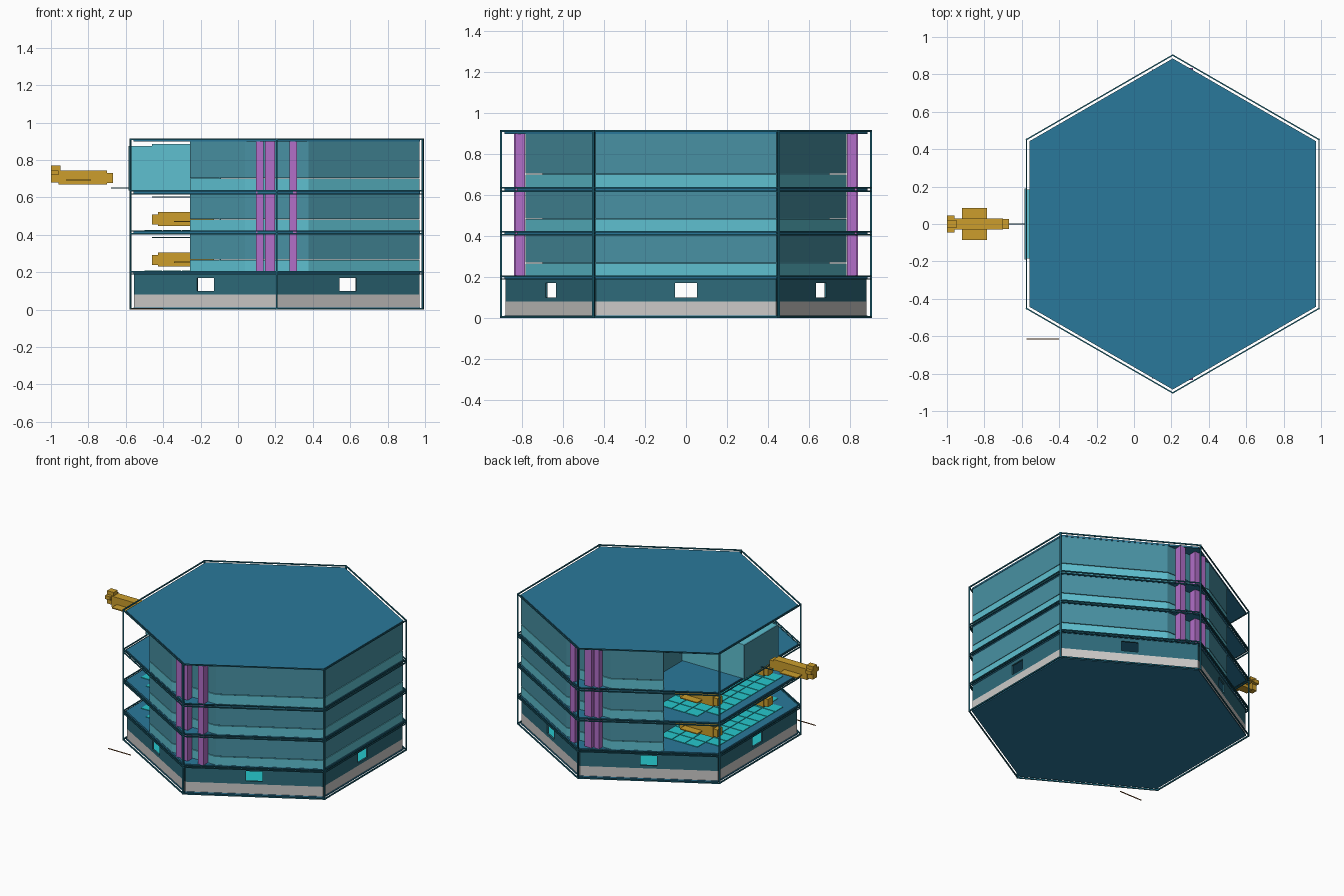
import bpy, bmesh, math
from mathutils import Matrix, Vector

if "Cube" in bpy.data.objects:
    bpy.data.objects.remove(bpy.data.objects["Cube"])

CX = 0.207            # centre of the hexagonal building
R_OUT, R_IN = 0.907, 0.885
COS30 = math.cos(math.pi / 6)


def srgb(r, g, b):
    f = lambda c: (c / 255 / 12.92) if c < 11 else ((c / 255 + 0.055) / 1.055) ** 2.4
    return (f(r), f(g), f(b), 1)


def material(name, rgb):
    m = bpy.data.materials.new(name)
    m.diffuse_color = srgb(*rgb)
    m.use_nodes = True
    m.node_tree.nodes["Principled BSDF"].inputs["Base Color"].default_value = m.diffuse_color
    return m


BLUE = material("slab blue", (42, 121, 155))
FRAME = material("frame teal", (30, 104, 124))
SILL = material("light teal", (94, 192, 208))
WALL = material("window teal", (72, 145, 163))
BASE = material("dark teal", (46, 107, 123))
GREY = material("light grey", (204, 202, 200))
PURPLE = material("purple", (178, 110, 200))
GOLD = material("gold", (204, 158, 44))
CYAN = material("bright cyan", (38, 200, 205))
BROWN = material("brown", (150, 95, 50))


def finish(name, bm, mat):
    bmesh.ops.recalc_face_normals(bm, faces=bm.faces)
    me = bpy.data.meshes.new(name)
    bm.to_mesh(me)
    bm.free()
    me.materials.append(mat)
    ob = bpy.data.objects.new(name, me)
    bpy.context.collection.objects.link(ob)
    return ob


def add_box(bm, x0, x1, y0, y1, z0, z1, mat=Matrix()):
    centre = Matrix.Translation(((x0 + x1) / 2, (y0 + y1) / 2, (z0 + z1) / 2))
    size = Matrix.Diagonal((x1 - x0, y1 - y0, z1 - z0, 1))
    bmesh.ops.create_cube(bm, size=1, matrix=mat @ centre @ size)


def boxes(name, mat, items):
    bm = bmesh.new()
    for it in items:
        add_box(bm, *it)
    return finish(name, bm, mat)


def side(i):
    """Local frame of a hexagon side: x points outward, y runs along it."""
    return Matrix.Translation((CX, 0, 0)) @ Matrix.Rotation(i * math.pi / 3, 4, 'Z')


def hex_slab(name, r, z0, z1, mat):
    bm = bmesh.new()
    vs = [bm.verts.new((CX + r * math.cos(math.radians(30 + 60 * i)),
                        r * math.sin(math.radians(30 + 60 * i)), z0)) for i in range(6)]
    f = bm.faces.new(vs)
    ext = bmesh.ops.extrude_face_region(bm, geom=[f])
    for v in ext["geom"]:
        if isinstance(v, bmesh.types.BMVert):
            v.co.z = z1
    return finish(name, bm, mat)


def hex_sides(name, mat, r, thick, parts):
    """Boxes repeated on all six sides; parts are (y0, y1, z0, z1)."""
    bm = bmesh.new()
    a = r * COS30
    for i in range(6):
        for p in parts:
            add_box(bm, a - thick, a, *p, side(i))
    return finish(name, bm, mat)


def wall_strip(name, mat, pts, z0, z1):
    bm = bmesh.new()
    low = [bm.verts.new((x, y, z0)) for x, y in pts]
    top = [bm.verts.new((x, y, z1)) for x, y in pts]
    for i in range(len(pts) - 1):
        bm.faces.new((low[i], low[i + 1], top[i + 1], top[i]))
    ob = finish(name, bm, mat)
    s = ob.modifiers.new("thickness", 'SOLIDIFY')
    s.thickness, s.offset = 0.008, 0
    return ob


# Floor slabs and roof
hex_slab("base_slab", R_IN, 0.003, 0.012, BLUE)
hex_slab("ground_interior_floor", 0.87, 0.076, 0.082, CYAN)
for n, z in enumerate((0.192, 0.408, 0.62)):
    hex_slab(f"floor_slab_{n + 1}", R_IN, z, z + 0.014, BLUE)
hex_slab("roof_slab", R_IN, 0.898, 0.909, BLUE)

# Outer frame: rings at each level and corner posts
half = R_OUT / 2
rings = [(0, 0.009), (0.187, 0.193), (0.2, 0.207), (0.403, 0.41), (0.417, 0.424),
         (0.615, 0.622), (0.632, 0.639), (0.908, 0.916)]
hex_sides("frame_rings", FRAME, R_OUT, 0.007, [(-half, half, a, b) for a, b in rings])
bm = bmesh.new()
for i in range(6):
    m = side(i + 0.5)
    add_box(bm, R_OUT - 0.009, R_OUT, -0.005, 0.005, 0, 0.916, m)
finish("frame_posts", bm, FRAME)

# Ground storey: grey plinth and dark wall with one opening per side
h = 0.44
hex_sides("plinth", GREY, 0.88, 0.012, [(-h, h, 0.012, 0.08)])
hex_sides("ground_wall", BASE, 0.88, 0.012,
          [(-h, -0.053, 0.08, 0.192), (0.053, h, 0.08, 0.192),
           (-0.053, 0.053, 0.08, 0.1), (-0.053, 0.053, 0.17, 0.192)])

# Upper storeys: walls wrap the building, open toward -x, flat behind the columns
RW, CUT, OPEN = 0.878, 0.78, -0.255
line_y = lambda x: RW - abs(x - CX) / math.sqrt(3)
off = (RW - CUT) * math.sqrt(3)
half_path = [(OPEN, -line_y(OPEN)), (CX - off, -CUT), (CX + off, -CUT),
             (CX + RW * COS30, -RW / 2)]
path = half_path + [(x, -y) for x, y in reversed(half_path)]
levels = [(0.206, 0.265, 0.408), (0.422, 0.482, 0.62), (0.634, 0.7, 0.9)]
for n, (z0, zs, z1) in enumerate(levels):
    wall_strip(f"sill_{n + 1}", SILL, path, z0, zs)
    wall_strip(f"window_wall_{n + 1}", WALL, path, zs + 0.004, z1)
    boxes(f"hangar_back_wall_{n + 1}", WALL, [(-0.1, -0.09, -0.7, 0.7, z0, z1)])

# Purple columns at the front and back corners
cols = []
for s in (-1, 1):
    for x0, x1, y0, y1 in ((0.097, 0.135, 0.785, 0.825), (0.145, 0.198, 0.79, 0.84),
                           (0.275, 0.315, 0.785, 0.835)):
        ya, yb = sorted((s * y0, s * y1))
        cols.append((x0, x1, ya, yb, 0.206, 0.9))
boxes("columns", PURPLE, cols)

# Hangar floor tiles and ceiling panels
tiles, panels = [], []
for z in (0.422, 0.206):
    for i in range(4):
        for j in range(10):
            x, y = -0.5 + i * 0.1, -0.45 + j * 0.09
            if abs(y + 0.045) + 0.045 < line_y(x) - 0.06:
                tiles.append((x, x + 0.094, y, y + 0.084, z, z + 0.004))
    for s in (-0.28, 0.28):
        panels.append((-0.46, -0.12, s - 0.08, s + 0.08, z + 0.178, z + 0.183))
boxes("hangar_tiles", CYAN, tiles)
boxes("ceiling_panels", FRAME, panels)

# Top hangar bay with its door plate and gangway
boxes("hangar_bay", SILL, [(-0.575, -0.46, -0.185, 0.185, 0.636, 0.875),
                           (-0.46, -0.1, -0.185, 0.185, 0.636, 0.885)])
boxes("bay_door", WALL, [(-0.586, -0.575, -0.19, 0.19, 0.636, 0.875)])
boxes("gangway", FRAME, [(-0.68, -0.586, -0.003, 0.003, 0.649, 0.653)])
boxes("ground_strip", BROWN, [(-0.575, -0.4, -0.617, -0.612, 0, 0.005)])


# Shuttles: one flying outside, four parked with noses toward the opening
def shuttle(name, x, y, z, flip):
    m = Matrix.Translation((x, y, z)) @ Matrix.Diagonal((flip, 1, 1, 1))
    bm = bmesh.new()
    for b in ((0.0, 0.04, -0.045, 0.045, 0.05, 0.075),     # tail fin
              (0.0, 0.05, -0.022, 0.022, 0.01, 0.1),       # tail
              (0.04, 0.3, -0.03, 0.03, 0.0, 0.075),        # body
              (0.3, 0.332, -0.028, 0.028, 0.008, 0.062),   # nose
              (0.08, 0.215, -0.085, 0.085, 0.02, 0.027)):  # wings
        add_box(bm, *b, m)
    finish(name, bm, GOLD)


shuttle("flying_shuttle", -1.0, 0, 0.67, 1)
for n, z in enumerate((0.23, 0.448)):
    for s in (-1, 1):
        shuttle(f"parked_shuttle_{n}_{'left' if s < 0 else 'right'}", -0.128, s * 0.28, z, -1)
